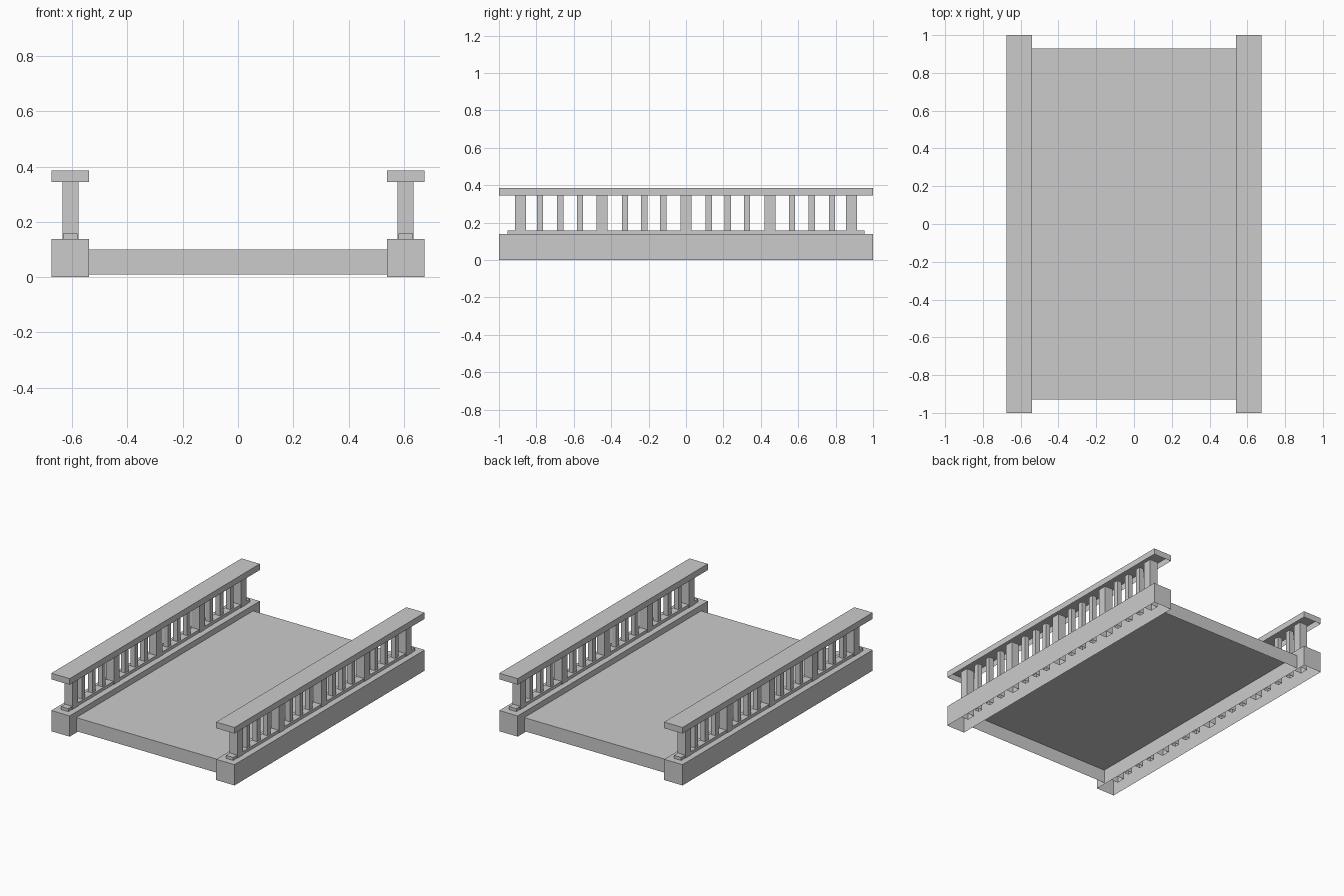
import bpy, bmesh

if "Cube" in bpy.data.objects:
    bpy.data.objects.remove(bpy.data.objects["Cube"])

RAIL_X = 0.607


def add_box(bm, x, y, z, open_top=False):
    """Box from (min, max) ranges, open underneath, optionally open on top."""
    geo = bmesh.ops.create_cube(bm, size=1)
    for v in geo["verts"]:
        for i, (lo, hi) in enumerate((x, y, z)):
            v.co[i] = lo if v.co[i] < 0 else hi
    bm.normal_update()
    faces = {f for v in geo["verts"] for f in v.link_faces}
    gone = [f for f in faces
            if f.normal.z < -0.5 or (open_top and f.normal.z > 0.5)]
    bmesh.ops.delete(bm, geom=gone, context="FACES_ONLY")


def make_object(name, boxes, mirrored=True, open_top=False):
    bm = bmesh.new()
    for b in boxes:
        add_box(bm, *b, open_top=open_top)
    mesh = bpy.data.meshes.new(name)
    bm.to_mesh(mesh)
    bm.free()
    obj = bpy.data.objects.new(name, mesh)
    bpy.context.collection.objects.link(obj)
    if mirrored:
        obj.modifiers.new("mirror_sides", "MIRROR").use_axis[0] = True
    return obj


def centred(c, width):
    return (c - width / 2, c + width / 2)


# Bridge deck: shell open underneath
make_object("deck", [((-0.54, 0.54), (-0.93, 0.93), (0.01, 0.10))], mirrored=False)

# Side beams, plinth strips and handrails
make_object("side_beam", [(centred(RAIL_X, 0.135), (-1, 1), (0, 0.138))])
make_object("plinth_strip", [(centred(RAIL_X, 0.052), (-0.955, 0.955), (0.138, 0.158))])
make_object("handrail", [(centred(RAIL_X, 0.135), (-1, 1), (0.345, 0.386))])

# Thick posts and slim balusters, running down into the hollow beams
post_ys = [-0.885, -0.45, 0, 0.45, 0.885]
slim_ys = [s * y for y in (0.122, 0.223, 0.326, 0.566, 0.672, 0.78) for s in (-1, 1)]
for name, ys, w in (("posts", post_ys, 0.058), ("balusters", slim_ys, 0.033)):
    make_object(name, [(centred(RAIL_X, w), centred(y, w), (0.04, 0.36)) for y in ys],
                open_top=True)
